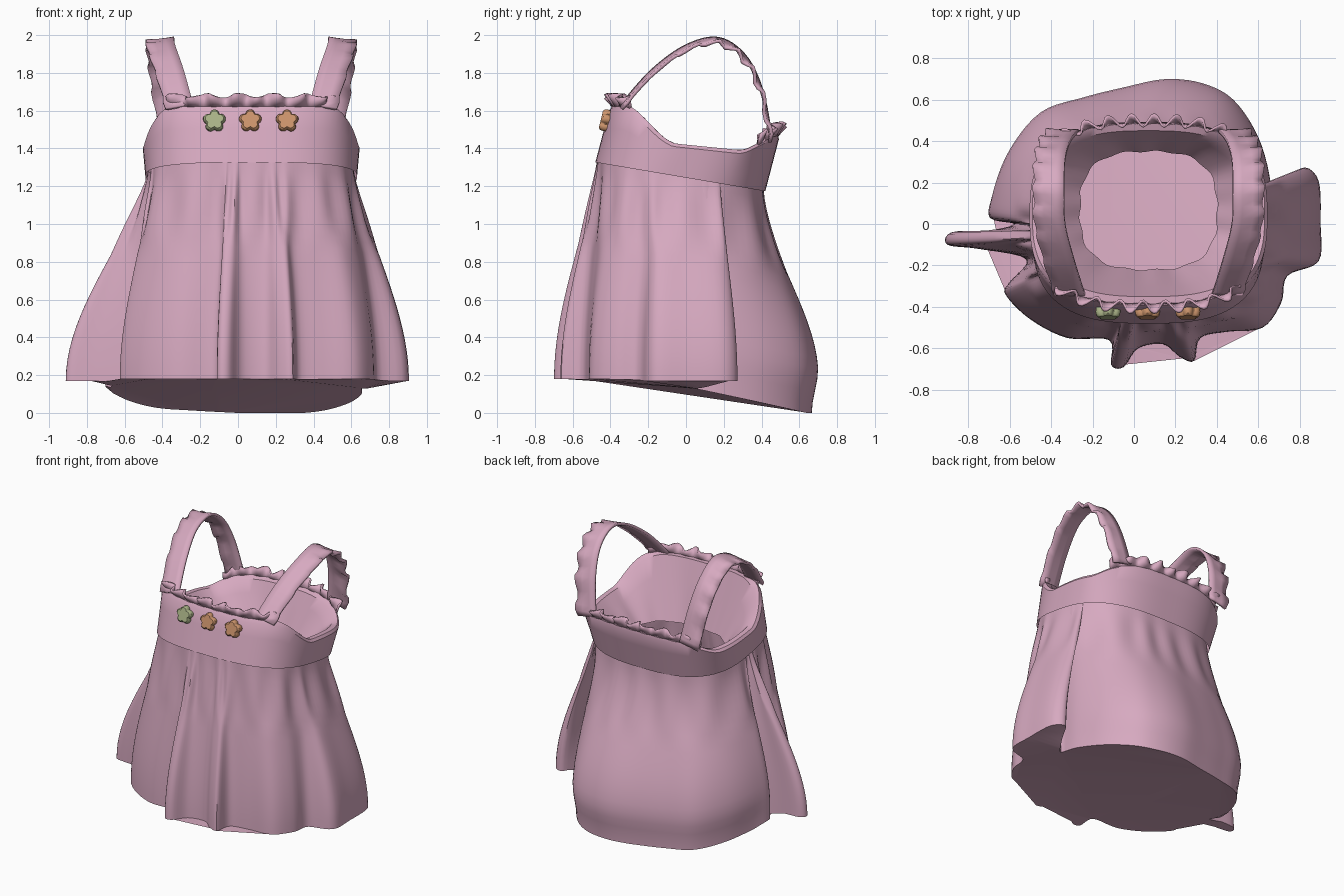
import bpy, bmesh, math
from mathutils import Vector

cube = bpy.data.objects.get("Cube")
if cube:
    bpy.data.objects.remove(cube, do_unlink=True)

AXIS = 0.07      # middle of the garment in x
POWER = 2.8      # squareness of the body outline


def material(name, color):
    mat = bpy.data.materials.new(name)
    mat.use_nodes = True
    rgba = (*color, 1)
    mat.diffuse_color = rgba
    bsdf = mat.node_tree.nodes["Principled BSDF"]
    bsdf.inputs["Base Color"].default_value = rgba
    bsdf.inputs["Roughness"].default_value = 0.8
    return mat


pink = material("dusty pink cloth", (0.68, 0.40, 0.53))
green = material("sage green", (0.41, 0.46, 0.25))
orange = material("soft orange", (0.61, 0.30, 0.15))


def clamp(v):
    return max(0.0, min(1.0, v))


def smooth(v):
    v = clamp(v)
    return v * v * (3 - 2 * v)


def lerp(a, b, t):
    return a + (b - a) * t


def spline(points, steps, closed):
    """Smooth curve through the points."""
    pts = [Vector(p) for p in points]
    n = len(pts)
    pick = (lambda i: pts[i % n]) if closed else (lambda i: pts[max(0, min(n - 1, i))])
    out = []
    for i in range(n if closed else n - 1):
        a, b, c, d = (pick(i + k) for k in (-1, 0, 1, 2))
        for s in range(steps):
            t = s / steps
            out.append(b + (c - a) * (t / 2) + (a * 2 - b * 5 + c * 4 - d) * (t * t / 2)
                       + (b * 3 - a - c * 3 + d) * (t ** 3 / 2))
    if not closed:
        out.append(pts[-1])
    return out


def outline(angle, rx, ry, cy):
    """Point on a rounded-square ring around the body."""
    c, s = math.cos(angle), math.sin(angle)
    r = (abs(c) ** POWER + abs(s) ** POWER) ** (-1 / POWER)
    return AXIS + rx * r * c, cy + ry * r * s


def finish(name, bm, mat, angle=40, thickness=0):
    mesh = bpy.data.meshes.new(name)
    bmesh.ops.recalc_face_normals(bm, faces=bm.faces)
    bm.to_mesh(mesh)
    bm.free()
    obj = bpy.data.objects.new(name, mesh)
    bpy.context.collection.objects.link(obj)
    mesh.materials.append(mat)
    bpy.ops.object.select_all(action='DESELECT')
    obj.select_set(True)
    bpy.context.view_layer.objects.active = obj
    bpy.ops.object.shade_smooth_by_angle(angle=math.radians(angle))
    if thickness:
        mod = obj.modifiers.new("cloth thickness", 'SOLIDIFY')
        mod.thickness = thickness
        mod.offset = 0
    return obj


def loft(name, rows, closed=True, cap=False, thickness=0):
    """Skin of quads over rows of points, optionally closed by the last row."""
    bm = bmesh.new()
    grid = [[bm.verts.new(p) for p in row] for row in rows]
    count = len(rows[0])
    for low, high in zip(grid, grid[1:]):
        for i in range(count if closed else count - 1):
            j = (i + 1) % count
            bm.faces.new((low[i], low[j], high[j], high[i]))
    if cap:
        floor = bm.faces.new(grid[-1])
        bmesh.ops.triangulate(bm, faces=[floor])
    return finish(name, bm, pink, thickness=thickness)


def waist_height(y):
    return 1.25 - 0.17 * (y + 0.03)


def rim_height(y):
    """High front bib, scooped sides, slightly raised back."""
    front = smooth((-0.05 - y) / 0.28)
    back = smooth((y - 0.28) / 0.22)
    return lerp(1.43, 1.39, clamp((y + 0.1) / 0.4)) + 0.2 * front + 0.09 * back


# Skirt: pleated hem with a wide overlap on the left and a narrow fold on the right
hem = spline([
    (-.12, -.56), (-.11, -.68), (-.05, -.69), (.02, -.6), (.14, -.58), (.22, -.64),
    (.29, -.66), (.32, -.55), (.45, -.52), (.62, -.5), (.71, -.38), (.74, -.25),
    (.89, -.18), (.9, 0), (.89, .21), (.81, .27), (.74, .14), (.66, .04),
    (.66, .2), (.6, .42), (.48, .6), (.33, .68), (.15, .7), (-.05, .66),
    (-.25, .61), (-.45, .54), (-.6, .36), (-.69, .14), (-.7, .03), (-.58, 0),
    (-.7, -.03), (-.88, -.04), (-.9, -.1), (-.75, -.12), (-.52, -.17), (-.6, -.28),
    (-.62, -.34), (-.5, -.46), (-.32, -.55)], 5, True)


def skirt_row(t):
    row = []
    for i, p in enumerate(hem):
        angle = math.atan2((p.y + 0.03) / 0.45, (p.x - AXIS) / 0.56)
        wx, wy = outline(angle, 0.545, 0.44, -0.03)
        flap = clamp((abs(p.x) - 0.68) / 0.1)
        back = smooth((p.y + 0.1) / 0.4) * (1 - flap)
        flare = lerp(math.sin(math.pi / 2 * t ** 1.3), smooth(1.2 * t), back)
        flare -= 0.12 * back * smooth((t - 0.8) / 0.2)
        ripple = 1 + 0.02 * math.sin(i * 0.8) * math.sin(math.pi * min(1, t * 2.5))
        bottom = lerp(0.18 - 0.18 * clamp((p.y + 0.2) / 0.87), 0.17, flap)
        x, y = lerp(wx, p.x, flare), lerp(wy, p.y, flare)
        row.append((AXIS + (x - AXIS) * ripple, y * ripple,
                    lerp(waist_height(wy) + 0.02, bottom, t)))
    return row


loft("skirt", [skirt_row(k / 20) for k in range(21)], cap=True)

# Bodice: outer band, rolled rim and funnel-shaped lining
ANGLES = [2 * math.pi * k / 96 for k in range(96)]


def band_point(angle, t, inset=0.0):
    x0, y0 = outline(angle, 0.56, 0.45, -0.03)
    x1, y1 = outline(angle, 0.575 - inset, 0.45 - inset, 0.05)
    z = lerp(waist_height(y0), rim_height(y1), t)
    return Vector((lerp(x0, x1, t), lerp(y0, y1, t), z))


def lining_point(angle, t):
    start = band_point(angle, 1, 0.05)
    ripple = 1 + 0.015 * math.sin(14 * angle)
    x, y = outline(angle, 0.33 * ripple, 0.285 * ripple, 0.065)
    return start.lerp(Vector((x, y, 1.22)), t)


rows = [[band_point(a, t) for a in ANGLES] for t in (0, 0.3, 0.6, 0.9)]
rows.append([band_point(a, 1, 0.015) for a in ANGLES])
rows += [[lining_point(a, t) for a in ANGLES] for t in (0, 0.33, 0.66, 1)]
loft("bodice", rows)


# Gathered ruffles along the front and back rim
def ruffle(name, middle, spread, waves):
    steps = 72
    rows = [[], [], []]
    for k in range(steps + 1):
        u = k / steps
        angle = middle + spread * (2 * u - 1)
        base = band_point(angle, 1, 0.015)
        out = Vector((math.cos(angle), math.sin(angle), 0))
        wave = math.sin(2 * math.pi * waves * u)
        lift = 0.05 + 0.012 * math.sin(math.pi * waves * 1.3 * u)
        for level, row in enumerate(rows):
            h = level / 2
            row.append(base + out * h * (0.015 + 0.03 * wave)
                       + Vector((0, 0, lift * h - 0.01 * (1 - h))))
    loft(name, rows, closed=False, thickness=0.012)


ruffle("front_ruffle", 1.5 * math.pi, 0.78, 8)
ruffle("back_ruffle", 0.5 * math.pi, 0.82, 9)

# Shoulder straps: arched ribbons with frilled outer edges
arch = spline([(.38, -.34, 1.62), (.43, -.18, 1.8), (.475, 0, 1.93), (.48, .17, 1.97),
               (.475, .31, 1.88), (.45, .4, 1.7), (.41, .45, 1.45)], 6, False)
for side, name in ((1, "left_strap"), (-1, "right_strap")):
    rows = []
    for k, p in enumerate(arch):
        frill = math.sin(k * 1.5)
        row = []
        for w in (-1, -0.4, 0.3, 1):
            edge = max(0, w) * frill
            off = 0.073 * w + 0.008 * edge
            row.append((AXIS + side * (p.x + off), p.y + 0.012 * edge,
                        p.z - 0.012 * w + 0.012 * edge))
        rows.append(row)
    loft(name, rows, closed=False, thickness=0.018)


# Flower buttons on the bib
def flower(name, x, mat):
    bm = bmesh.new()
    rings = []
    for scale, depth in ((0.95, 0.02), (1, 0), (0.95, -0.018), (0.8, -0.027)):
        ring = []
        for k in range(50):
            a = 2 * math.pi * k / 50
            r = scale * (0.041 + 0.021 * abs(math.cos(2.5 * (a - math.pi / 2))) ** 0.7)
            ring.append(bm.verts.new((r * math.cos(a), depth, r * math.sin(a))))
        rings.append(ring)
    for low, high in zip(rings, rings[1:]):
        for i in range(50):
            j = (i + 1) % 50
            bm.faces.new((low[i], low[j], high[j], high[i]))
    for ring in (rings[0], rings[-1]):
        bm.faces.new(ring)
    obj = finish(name, bm, mat, angle=35)
    obj.location = (x, -0.425, 1.545)
    obj.rotation_euler.x = -0.24


flower("right_flower", -0.125, green)
flower("middle_flower", 0.065, orange)
flower("left_flower", 0.26, orange)
